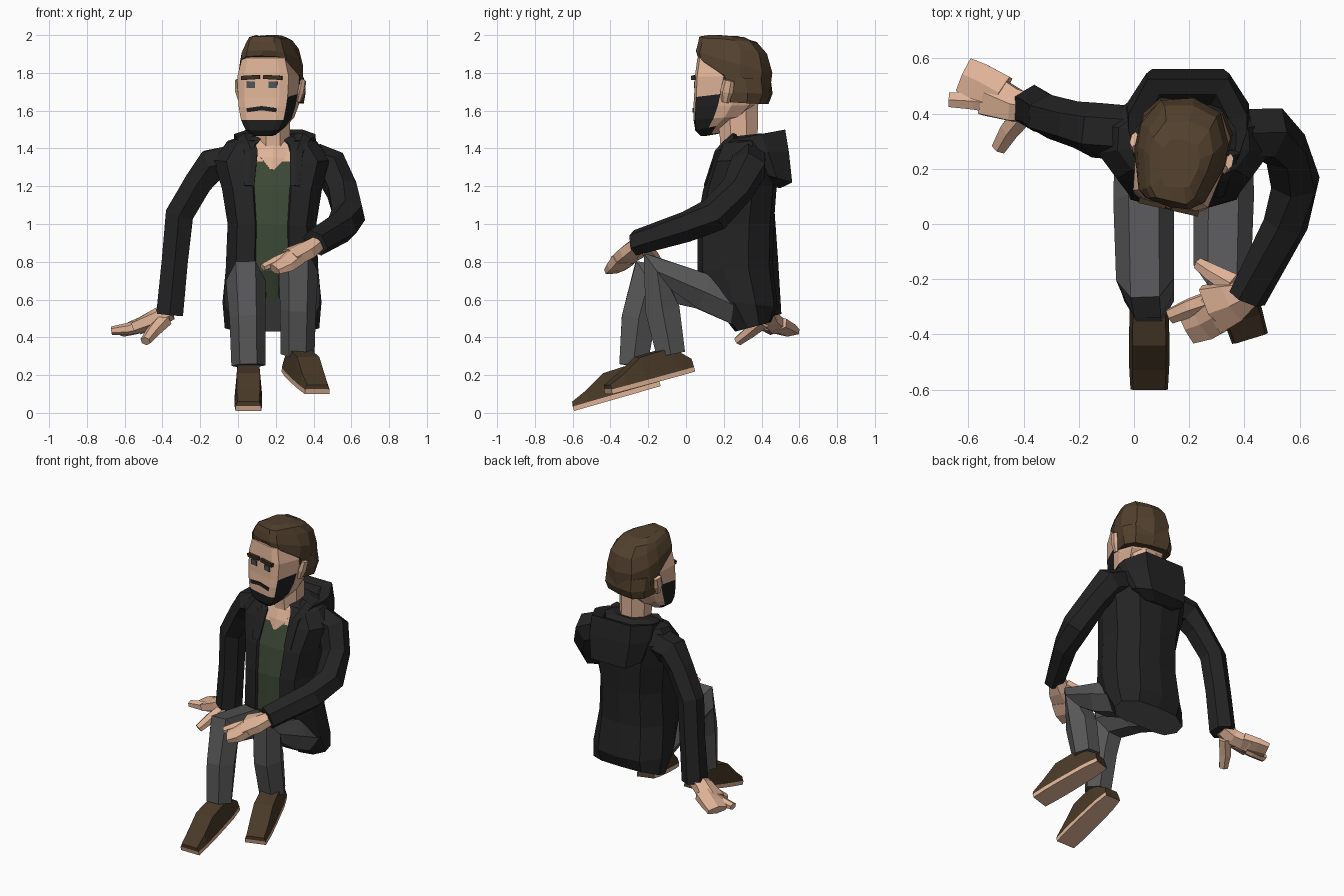
import bpy, bmesh, math, random
from mathutils import Vector, Matrix

random.seed(4)
cube = bpy.data.objects.get("Cube")
if cube:
    bpy.data.objects.remove(cube, do_unlink=True)


def material(name, r, g, b):
    m = bpy.data.materials.new(name)
    m.use_nodes = True
    m.diffuse_color = (r, g, b, 1)
    m.node_tree.nodes["Principled BSDF"].inputs["Base Color"].default_value = (r, g, b, 1)
    return m


JACKET = material("jacket black", .017, .017, .017)
SHIRT = material("shirt green", .045, .065, .036)
PANTS = material("trouser grey", .095, .095, .098)
SKIN = material("skin", .74, .45, .31)
HAIR = material("hair brown", .085, .052, .027)
SHOE = material("shoe brown", .067, .042, .021)
BEARD = material("beard black", .014, .014, .014)
EYE = material("eye grey", .08, .085, .09)
BROW = material("brow brown", .045, .028, .015)


def loft(name, rings, mats, rule=None, matrix=None, jitter=0):
    """Skin a list of equal rings, cap the ends, colour faces by rule(ring, segment)."""
    bm = bmesh.new()
    rows = [[bm.verts.new(Vector(p) + Vector([random.uniform(-jitter, jitter) for _ in range(3)]))
             for p in ring] for ring in rings]
    n = len(rows[0])
    for i in range(len(rows) - 1):
        for j in range(n):
            k = (j + 1) % n
            f = bm.faces.new((rows[i][j], rows[i][k], rows[i + 1][k], rows[i + 1][j]))
            f.material_index = rule(i, j) if rule else 0
    for i, row in ((-1, rows[0]), (len(rows), rows[-1])):
        f = bm.faces.new(row)
        f.material_index = rule(i, 0) if rule else 0
    if matrix:
        bm.transform(matrix)
    bmesh.ops.recalc_face_normals(bm, faces=bm.faces)
    me = bpy.data.meshes.new(name)
    bm.to_mesh(me)
    bm.free()
    for m in mats:
        me.materials.append(m)
    ob = bpy.data.objects.new(name, me)
    bpy.context.collection.objects.link(ob)
    return ob


def limb(name, stops, mat, up, sides=6, matrix=None):
    """Tube through stops of (point, width, height)."""
    pts = [Vector(s[0]) for s in stops]
    rings = []
    for i, (_, w, h) in enumerate(stops):
        t = Vector()
        if i:
            t += (pts[i] - pts[i - 1]).normalized()
        if i < len(pts) - 1:
            t += (pts[i + 1] - pts[i]).normalized()
        t.normalize()
        side = t.cross(Vector(up)).normalized()
        top = side.cross(t)
        angles = [(k + .5) * math.tau / sides for k in range(sides)]
        rings.append([pts[i] + side * w * math.cos(a) + top * h * math.sin(a) for a in angles])
    return loft(name, rings, [mat], matrix=matrix)


def oval(half, cx, yf, zf, yb, zb, hw):
    """Ring from a mirrored half profile, tilted between its front and back edge."""
    full = half + [(-x, y) for x, y in reversed(half[1:-1])]
    return [(cx + x * hw, yf + (yb - yf) * (y + 1) / 2, zf + (zb - zf) * (y + 1) / 2)
            for x, y in full]


def box(name, centre, size, mat, matrix, tilt=0):
    bm = bmesh.new()
    bmesh.ops.create_cube(bm, size=1)
    bm.transform(matrix @ Matrix.Translation(centre) @ Matrix.Rotation(tilt, 4, 'Y')
                 @ Matrix.Diagonal((*size, 1)))
    me = bpy.data.meshes.new(name)
    bm.to_mesh(me)
    bm.free()
    me.materials.append(mat)
    bpy.context.collection.objects.link(bpy.data.objects.new(name, me))


# Torso: open jacket with the shirt recessed between its front edges
BODY = [(0, -.95), (.35, -.92), (.38, -1), (.78, -.86), (1, -.3), (.98, .35), (.6, .9), (0, 1)]
torso = [(.26, .43, .45, .48, .25), (.13, .6, .485, .56, .262), (.06, .75, .46, .78, .245),
         (.06, 1, .465, 1, .235), (.09, 1.18, .48, 1.2, .265), (.14, 1.33, .47, 1.35, .31),
         (.18, 1.42, .43, 1.45, .24), (.22, 1.46, .4, 1.48, .13)]


def torso_rule(i, j):
    if i < 0:
        return 2
    if i < len(torso) and min(j, 13 - j) < 1:
        return 2 if i == 0 else 3 if i in (5, 6) else 1
    return 0


loft("jacket_and_shirt", [oval(BODY, .18, *r) for r in torso],
     [JACKET, SHIRT, PANTS, SKIN], torso_rule)
limb("neckline", [((.185, .2, 1.4), .09, .03), ((.185, .165, 1.345), .075, .02),
                  ((.18, .137, 1.285), .01, .008)], SKIN, (0, -1, 0))

# Hood lying on the back, and the collar flaps
HOOD = [(0, -1), (.6, -.97), (.85, -.75), (1, -.15), (1, .2), (.68, 1), (0, 1)]
hood = [(.43, 1.2, .5, 1.19, .1), (.36, 1.28, .562, 1.22, .19), (.27, 1.38, .545, 1.38, .222),
        (.2, 1.44, .525, 1.5, .215), (.24, 1.42, .47, 1.48, .15), (.26, 1.36, .42, 1.4, .11)]
loft("hood", [oval(HOOD, .195, *r) for r in hood], [JACKET])
for s, side in ((-1, "right"), (1, "left")):
    limb(side + "_collar", [((.19 + s * .15, .27, 1.45), .05, .04),
                            ((.19 + s * .12, .17, 1.38), .04, .02),
                            ((.18 + s * .12, .105, 1.2), .03, .012)], JACKET, (0, -1, .4))

# Sleeves
limb("right_sleeve", [((-.03, .33, 1.33), .1, .1), ((-.14, .34, 1.31), .1, .1),
                      ((-.21, .36, 1.22), .085, .085), ((-.31, .39, 1.05), .085, .08),
                      ((-.335, .41, .8), .08, .078), ((-.362, .42, .52), .082, .085)],
     JACKET, (0, 1, 0))
limb("left_sleeve", [((.4, .33, 1.33), .1, .1), ((.49, .33, 1.3), .105, .1),
                     ((.55, .27, 1.18), .088, .088), ((.585, .15, 1.05), .095, .092),
                     ((.55, 0, .985), .088, .08), ((.41, -.27, .9), .078, .06)],
     JACKET, (1, 0, 1))

# Hands: palm, two finger groups and thumb
UP = (0, 0, 1)
limb("right_palm", [((-.36, .42, .54), .055, .05), ((-.43, .43, .5), .068, .052),
                    ((-.53, .47, .455), .09, .042)], SKIN, UP)
limb("right_index_finger", [((-.46, .43, .475), .04, .04), ((-.58, .445, .445), .035, .032),
                            ((-.67, .45, .435), .03, .022)], SKIN, UP)
limb("right_fingers", [((-.48, .47, .475), .08, .045), ((-.56, .515, .45), .078, .038),
                       ((-.615, .54, .43), .075, .028)], SKIN, UP)
limb("right_thumb", [((-.39, .41, .49), .045, .045), ((-.45, .34, .43), .04, .035),
                     ((-.49, .275, .38), .03, .026)], SKIN, UP)
TILT = (-.2, -.35, 1)
limb("left_palm", [((.42, -.25, .895), .055, .045), ((.36, -.28, .86), .085, .05),
                   ((.28, -.31, .825), .105, .045)], SKIN, TILT)
limb("left_index_finger", [((.3, -.27, .84), .04, .035), ((.2, -.305, .8), .036, .03),
                           ((.13, -.335, .77), .03, .02)], SKIN, TILT)
limb("left_fingers", [((.3, -.32, .825), .085, .045), ((.25, -.35, .785), .083, .04),
                      ((.19, -.375, .76), .072, .025)], SKIN, TILT)
limb("left_thumb", [((.36, -.22, .87), .045, .035), ((.28, -.175, .83), .035, .03),
                    ((.235, -.145, .79), .024, .024)], SKIN, UP)

# Trouser legs
SIDE = (1, 0, 0)
limb("right_leg", [((.05, .32, .54), .11, .12), ((.035, .08, .645), .11, .11),
                   ((.04, -.2, .7), .14, .105), ((.05, -.25, .5), .105, .095),
                   ((.055, -.28, .25), .085, .09)], PANTS, SIDE)
limb("left_leg", [((.31, .32, .54), .11, .12), ((.325, .1, .64), .11, .11),
                  ((.32, -.15, .75), .14, .105), ((.318, -.125, .55), .105, .095),
                  ((.315, -.08, .31), .088, .09)], PANTS, SIDE)

# Shoes with pale soles
for side, place, pitch, turn in (("right", (.055, -.36, .077), 16, 0),
                                 ("left", (.35, -.185, .16), 14.5, 17)):
    rings = [[(-w, u, 0), (w, u, 0), (w, u, .025), (w * .84, u, top), (-w * .84, u, top), (-w, u, .025)]
             for u, w, top in ((-.242, .068, .027), (-.238, .068, .05), (-.15, .073, .088),
                               (-.04, .073, .15), (.14, .068, .155), (.235, .055, .07))]
    move = (Matrix.Translation(place) @ Matrix.Rotation(math.radians(turn), 4, 'Z')
            @ Matrix.Rotation(math.radians(pitch), 4, 'X'))
    loft(side + "_shoe", rings, [SHOE, SKIN], lambda i, j: int(j in (0, 1, 5) and i < 5), move)

# Neck and head, turned slightly to its right
limb("neck", [((.19, .29, 1.3), .1, .11), ((.185, .28, 1.45), .098, .108),
              ((.18, .27, 1.68), .105, .12)], SKIN, (0, 1, 0), 8)
HEAD = Matrix.Translation((.172, .262, 0)) @ Matrix.Rotation(math.radians(-13), 4, 'Z')
FACE = [(0, -1), (.6, -.99), (.86, -.87), (1, -.1), (1, .35), (.7, .87), (0, 1)]
skull = [(-.18, 1.465, -.09, 1.48, .06), (-.205, 1.495, -.02, 1.53, .105), (-.21, 1.55, .06, 1.57, .135),
         (-.21, 1.62, .12, 1.63, .15), (-.205, 1.67, .15, 1.71, .157), (-.2, 1.78, .17, 1.78, .162),
         (-.19, 1.88, .16, 1.87, .135), (-.12, 1.94, .1, 1.94, .07)]


def face_rule(i, j):
    k = min(j, 11 - j)
    return int((i < 1 and k < 4) or (i < 2 and k < 3) or (i < 4 and k == 2))


loft("head", [oval(FACE, 0, *r) for r in skull], [SKIN, BEARD], face_rule, HEAD)

# Swept hair, narrow at the brow and receding at the temples
LOCKS = [(0, -1), (.5, -.98), (.72, -.82), (1, -.1), (1, .35), (.7, .87), (0, 1)]
hair = [(-.16, 1.865, .165, 1.64, .164), (-.195, 1.89, .185, 1.67, .168), (-.2, 1.92, .195, 1.8, .16),
        (-.195, 1.965, .175, 1.9, .135), (-.18, 1.99, .12, 1.96, .11), (-.13, 2, .05, 1.99, .075)]
loft("hair", [oval(LOCKS, 0, *r) for r in hair], [HAIR], None, HEAD, .006)
NAPE = [(0, -1), (.9, -1), (1, -.85), (1, .2), (.7, .87), (0, 1)]
nape = [(0, 1.645, .165, 1.635, .158), (-.02, 1.7, .188, 1.69, .167), (-.05, 1.78, .18, 1.77, .162)]
loft("nape_hair", [oval(NAPE, 0, *r) for r in nape], [HAIR], None, HEAD)

# Face details and ears
for s, side in ((-1, "right"), (1, "left")):
    box(side + "_eye", (s * .06, -.203, 1.737), (.046, .009, .036), EYE, HEAD)
    box(side + "_brow", (s * .06, -.205, 1.776), (.1, .022, .022), BROW, HEAD, s * .06)
    box(side + "_moustache", (s * .038, -.21, 1.608), (.085, .009, .022), BEARD, HEAD, s * .14)
    limb(side + "_ear", [((s * .155, -.02, 1.645), .012, .02), ((s * .168, -.01, 1.7), .02, .035),
                         ((s * .178, .005, 1.76), .014, .03)], SKIN, (0, 1, 0), matrix=HEAD)
